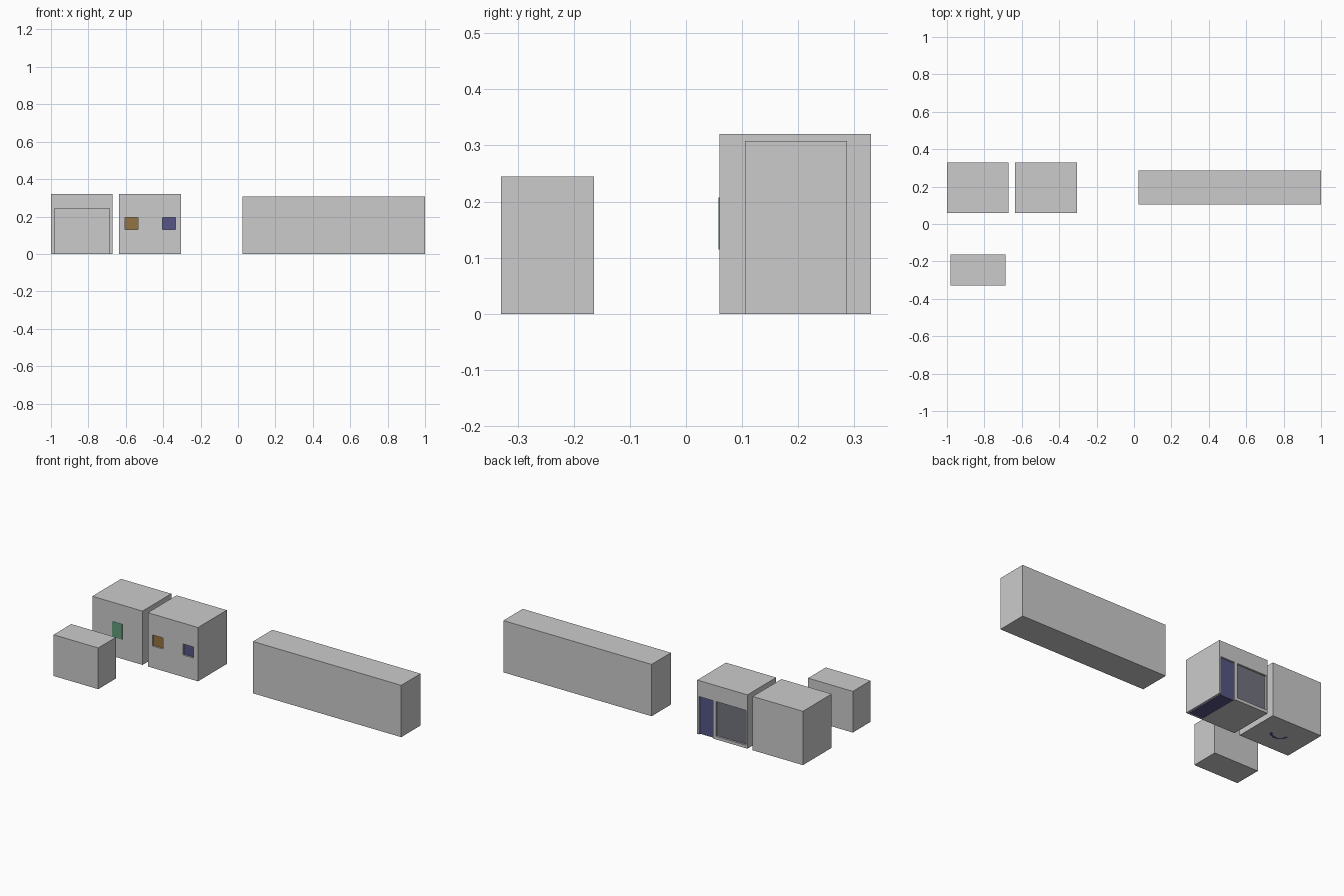
import bpy, math

if "Cube" in bpy.data.objects:
    bpy.data.objects.remove(bpy.data.objects["Cube"])


def material(name, rgb):
    m = bpy.data.materials.new(name)
    m.diffuse_color = (*rgb, 1)
    m.use_nodes = True
    m.node_tree.nodes["Principled BSDF"].inputs["Base Color"].default_value = m.diffuse_color
    return m


def block(name, x, y, z, mat=None):
    """Box from (min, max) ranges on each axis."""
    bpy.ops.mesh.primitive_cube_add(size=1)
    ob = bpy.context.object
    ob.name = name
    for v in ob.data.vertices:
        v.co = [r[0] if c < 0 else r[1] for c, r in zip(v.co, (x, y, z))]
    if mat:
        ob.data.materials.append(mat)
    return ob


def pocket(target, x, y, z):
    """Cut a shallow recess into a block."""
    cutter = block(target.name + "_cutter", x, y, z)
    bpy.context.view_layer.objects.active = target
    mod = target.modifiers.new("recess", 'BOOLEAN')
    mod.operation = 'DIFFERENCE'
    mod.solver = 'EXACT'
    mod.object = cutter
    bpy.ops.object.modifier_apply(modifier=mod.name)
    bpy.data.objects.remove(cutter)


blue = material("blue", (0.09, 0.09, 0.24))
slate = material("slate", (0.17, 0.17, 0.21))
brown = material("brown", (0.3, 0.17, 0.05))
green = material("green", (0.12, 0.33, 0.2))

# Plain building masses
Y = (0.06, 0.33)
left_block = block("left_block", (-1.0, -0.67), Y, (0, 0.32))
middle_block = block("middle_block", (-0.635, -0.305), Y, (0, 0.32))
block("long_block", (0.025, 1.0), (0.105, 0.287), (0, 0.308))
block("small_block", (-0.982, -0.688), (-0.33, -0.164), (0, 0.245))

# Front windows: one filled, one plain
windows = [(-0.605, -0.535), (-0.405, -0.335)]
for wx in windows:
    pocket(middle_block, wx, (0.0, 0.074), (0.13, 0.196))
block("brown_window", windows[0], (0.07, 0.08), (0.13, 0.196), brown)

# Rear openings: tall door bay and wide shutter
door, shutter = (-0.41, -0.317), (-0.627, -0.428)
pocket(middle_block, door, (0.318, 0.4), (-0.1, 0.225))
pocket(middle_block, shutter, (0.318, 0.4), (0.018, 0.225))
block("door_bay", door, (0.07, 0.319), (-0.0006, 0.225), blue)
block("shutter", shutter, (0.31, 0.319), (0.018, 0.225), slate)

# Panel on the front of the left block
block("green_panel", (-0.868, -0.802), (0.058, 0.065), (0.115, 0.207), green)

# Small curved inlay under the left block
curve = bpy.data.curves.new("base_inlay", 'CURVE')
curve.dimensions = '3D'
curve.extrude = 0.008
arc = curve.splines.new('POLY')
arc.points.add(8)
for i, p in enumerate(arc.points):
    a = math.radians(20 - 25 * i)
    p.co = (-0.825 - 0.045 * math.cos(a), 0.195 + 0.035 * math.sin(a), 0, 1)
curve.extrude = 0
curve.bevel_depth = 0.006
curve.bevel_resolution = 0
inlay = bpy.data.objects.new("base_inlay", curve)
inlay.scale.z = 0.1
curve.materials.append(blue)
bpy.context.collection.objects.link(inlay)
